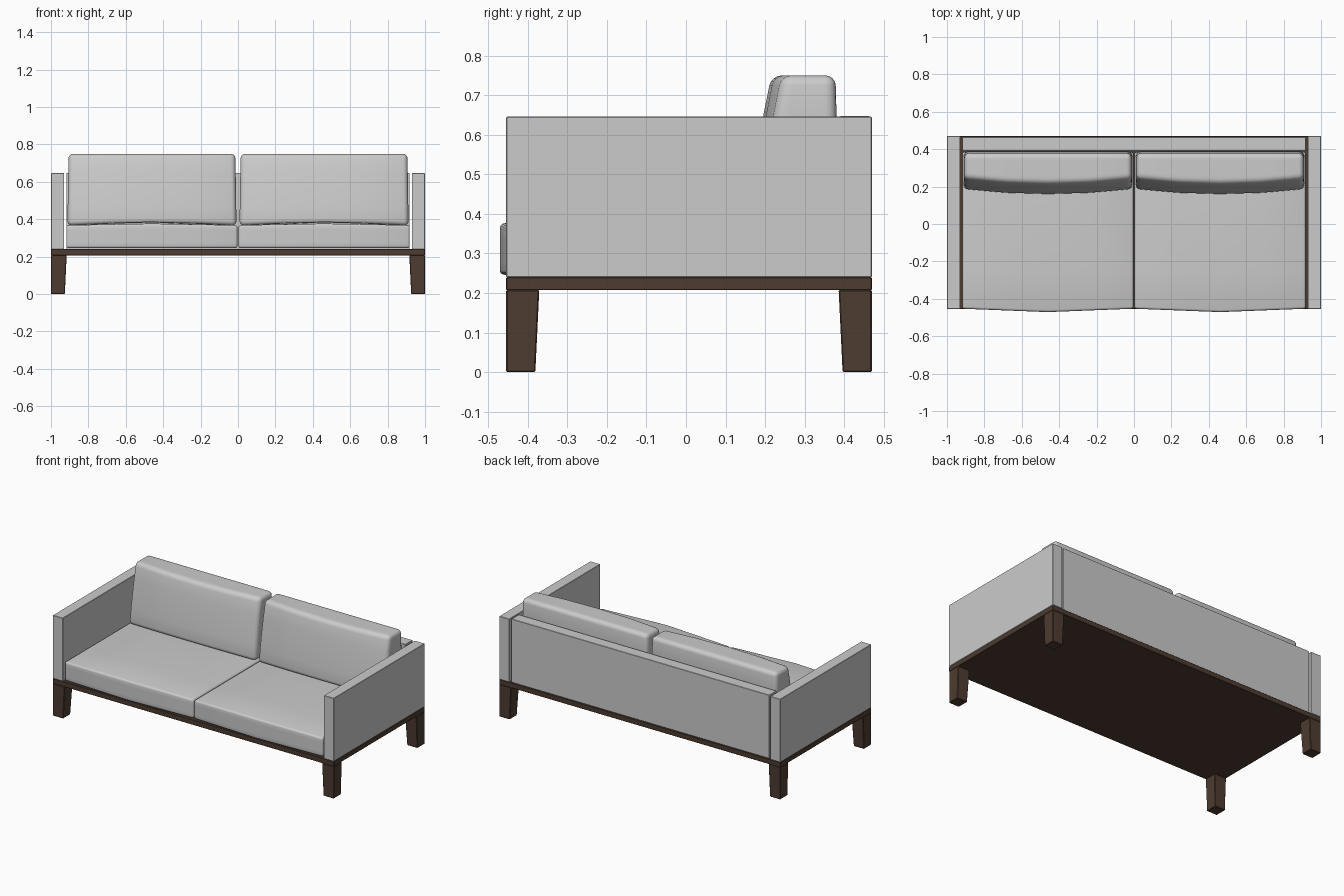
import bpy, bmesh

if "Cube" in bpy.data.objects:
    bpy.data.objects.remove(bpy.data.objects["Cube"])

wood = bpy.data.materials.new("dark_wood")
wood.diffuse_color = (0.075, 0.045, 0.03, 1)
wood.use_nodes = True
wood.node_tree.nodes["Principled BSDF"].inputs["Base Color"].default_value = wood.diffuse_color


def finish(name, bm, bevel, segments, mat=None, smooth=False):
    bmesh.ops.recalc_face_normals(bm, faces=bm.faces)
    me = bpy.data.meshes.new(name)
    bm.to_mesh(me)
    bm.free()
    ob = bpy.data.objects.new(name, me)
    bpy.context.collection.objects.link(ob)
    if mat:
        me.materials.append(mat)
    mod = ob.modifiers.new("bevel", 'BEVEL')
    mod.width = bevel
    mod.segments = segments
    mod.limit_method = 'ANGLE'
    mod.angle_limit = 0.7
    if smooth:
        for p in me.polygons:
            p.use_smooth = True
    return ob


def shaped_box(name, shape, cuts, *args, **kw):
    """Cube whose points (u, v, w in -1..1) are placed by shape()."""
    bm = bmesh.new()
    bmesh.ops.create_cube(bm, size=2)
    if cuts:
        bmesh.ops.subdivide_edges(bm, edges=bm.edges[:], cuts=cuts, use_grid_fill=True)
    for vert in bm.verts:
        vert.co = shape(*vert.co)
    return finish(name, bm, *args, **kw)


def mix(a, b, t):
    return a + (b - a) * (t + 1) / 2


def box(name, x, y, z, bevel=0.002, mat=None):
    return shaped_box(name, lambda u, v, w: (mix(*x, u), mix(*y, v), mix(*z, w)),
                      0, bevel, 1, mat)


def seat_shape(u, v, w, side):
    # front bulges to a soft point, top is slightly crowned
    bulge = 1 - abs(u)
    y = mix(-0.453 - 0.018 * bulge, 0.385, v)
    top = 0.368 + 0.008 * bulge + 0.012 * (1 - u * u) * (1 - v * v)
    return side * mix(0.003, 0.918, u), y, mix(0.246, top, w)


def back_shape(u, v, w, side):
    # leaning wedge with a bowed front
    bow = 1 - u * u
    inset = 0.006 * (w + 1) / 2
    front = mix(0.185, 0.243, w) - 0.027 * bow - 0.006 * (1 - w * w)
    back = mix(0.388, 0.378, w)
    z = mix(0.366 + 0.012 * bow, 0.75, w)
    return side * mix(0.008 + inset, 0.912 - inset, u), mix(front, back, v), z


# Wooden base and back panel
box("base_slab", (-1, 1), (-0.455, 0.47), (0.207, 0.24), mat=wood)
box("back_panel", (-0.918, 0.918), (0.39, 0.464), (0.24, 0.648))

for side, label in ((-1, "left"), (1, "right")):
    # Arms
    box(label + "_arm", (side * 0.929, side), (-0.455, 0.47), (0.24, 0.646))

    # Tapered legs, flush with the outer corners
    for y0, d, where in ((-0.455, 1, "front"), (0.47, -1, "back")):
        def leg(u, v, w, side=side, y0=y0, d=d):
            width = mix(0.074, 0.084, w)
            return (side * (1 - width * (u + 1) / 2),
                    y0 + d * width * (v + 1) / 2, mix(0, 0.208, w))
        shaped_box(f"{where}_{label}_leg", leg, 0, 0.003, 1, wood)

    # Cushions
    shaped_box(label + "_seat_cushion", lambda u, v, w: seat_shape(u, v, w, side),
               3, 0.012, 3, smooth=True)
    shaped_box(label + "_back_cushion", lambda u, v, w: back_shape(u, v, w, side),
               3, 0.025, 4, smooth=True)
